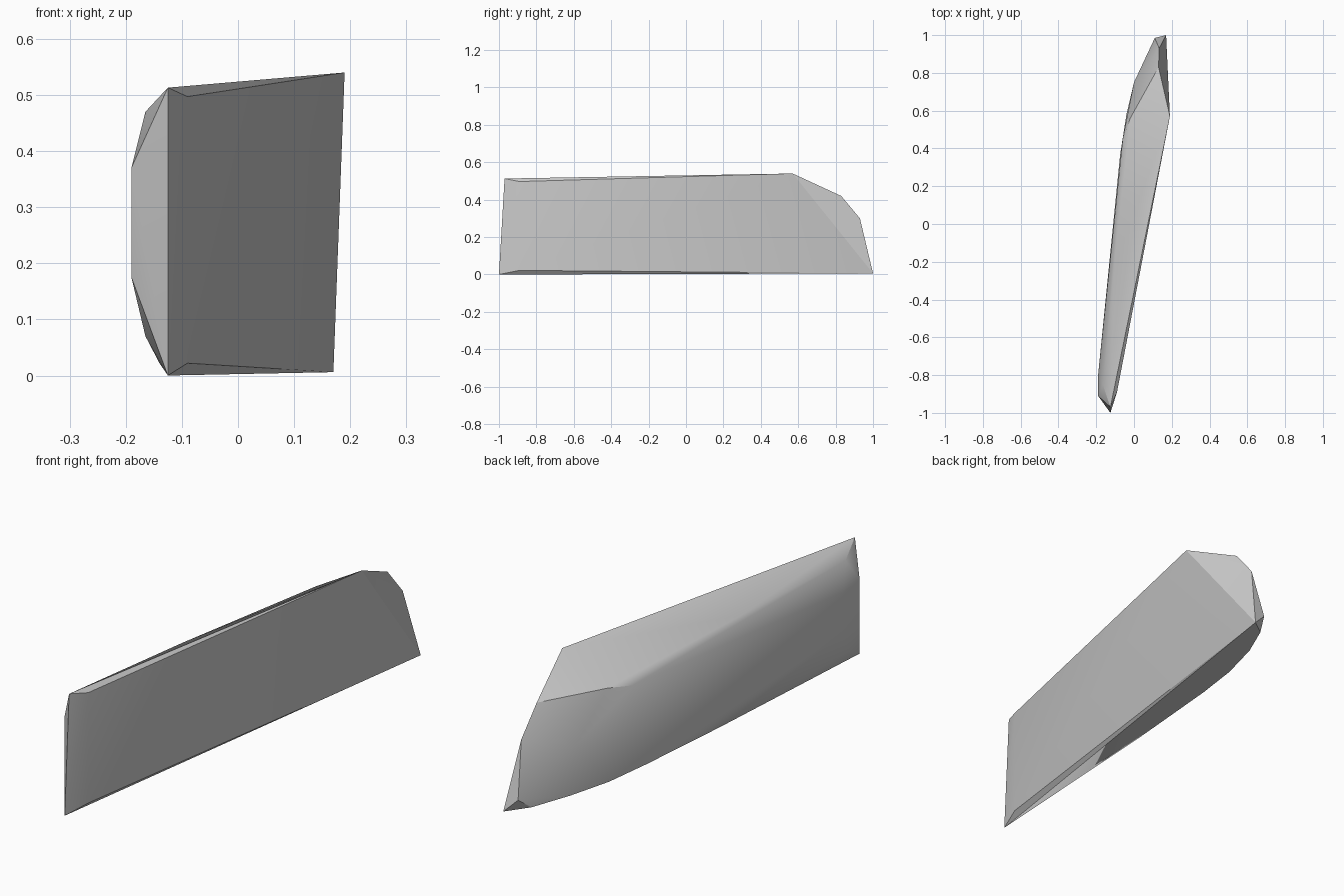
import bpy
import bmesh
import math

# Remove the default object
default_cube = bpy.data.objects.get("Cube")
if default_cube:
    bpy.data.objects.remove(default_cube, do_unlink=True)


def make_material(name, colour):
    material = bpy.data.materials.new(name)
    material.use_nodes = True
    material.diffuse_color = colour
    material.node_tree.nodes["Principled BSDF"].inputs["Base Color"].default_value = colour
    return material


def make_convex_solid(name, outlines, material):
    """Wrap a set of outline points in a closed faceted skin."""
    bm = bmesh.new()
    for outline in outlines:
        for point in outline:
            bm.verts.new(point)
    result = bmesh.ops.convex_hull(bm, input=bm.verts[:])
    unused = set(result["geom_interior"]) | set(result["geom_unused"])
    loose = [item for item in unused if isinstance(item, bmesh.types.BMVert) and item.is_valid]
    bmesh.ops.delete(bm, geom=loose, context="VERTS")
    bmesh.ops.recalc_face_normals(bm, faces=bm.faces[:])
    mesh = bpy.data.meshes.new(name)
    bm.to_mesh(mesh)
    bm.free()
    mesh.materials.append(material)
    solid = bpy.data.objects.new(name, mesh)
    bpy.context.collection.objects.link(solid)
    return solid


# Broad flat side, with a slight chamfer at its front end
flat_side = [
    (-0.125, -1, 0), (-0.125, -0.97, 0.513),
    (-0.09, -0.89, 0.497), (-0.09, -0.89, 0.022),
    (0.19, 0.57, 0.54), (0.17, 1, 0.006),
]

# Blunt front end
front_end = [
    (-0.165, -0.85, 0.47), (-0.19, -0.91, 0.37), (-0.19, -0.8, 0.36),
    (-0.19, -0.91, 0.175), (-0.19, -0.8, 0.18),
    (-0.165, -0.87, 0.07), (-0.14, -0.92, 0.022),
]

# Pointed, clipped rear end
rear_end = [
    (0.13, 0.83, 0.42), (0.133, 0.93, 0.3), (0.11, 0.985, 0.065),
]

# Curved lower rim of the bulging side
lower_rim = [
    (0.085, 0.93, 0.02), (0.01, 0.77, 0.03), (-0.04, 0.58, 0.03),
    (-0.073, 0.37, 0.035), (-0.105, -0.08, 0.03),
]

# Rounded shoulder of the bulging side
shoulder = [
    (-0.105, -0.23, 0.455), (-0.06, 0.45, 0.4),
    (-0.02, 0.56, 0.42), (0, 0.75, 0.24),
]

grey_stone = make_material("Grey stone", (0.6, 0.6, 0.6, 1))
shard = make_convex_solid(
    "stone_shard",
    [flat_side, front_end, rear_end, lower_rim, shoulder],
    grey_stone,
)

# Soft shading that keeps the hard breaks crisp
bpy.ops.object.select_all(action="DESELECT")
shard.select_set(True)
bpy.context.view_layer.objects.active = shard
bpy.ops.object.shade_smooth_by_angle(angle=math.radians(30))
